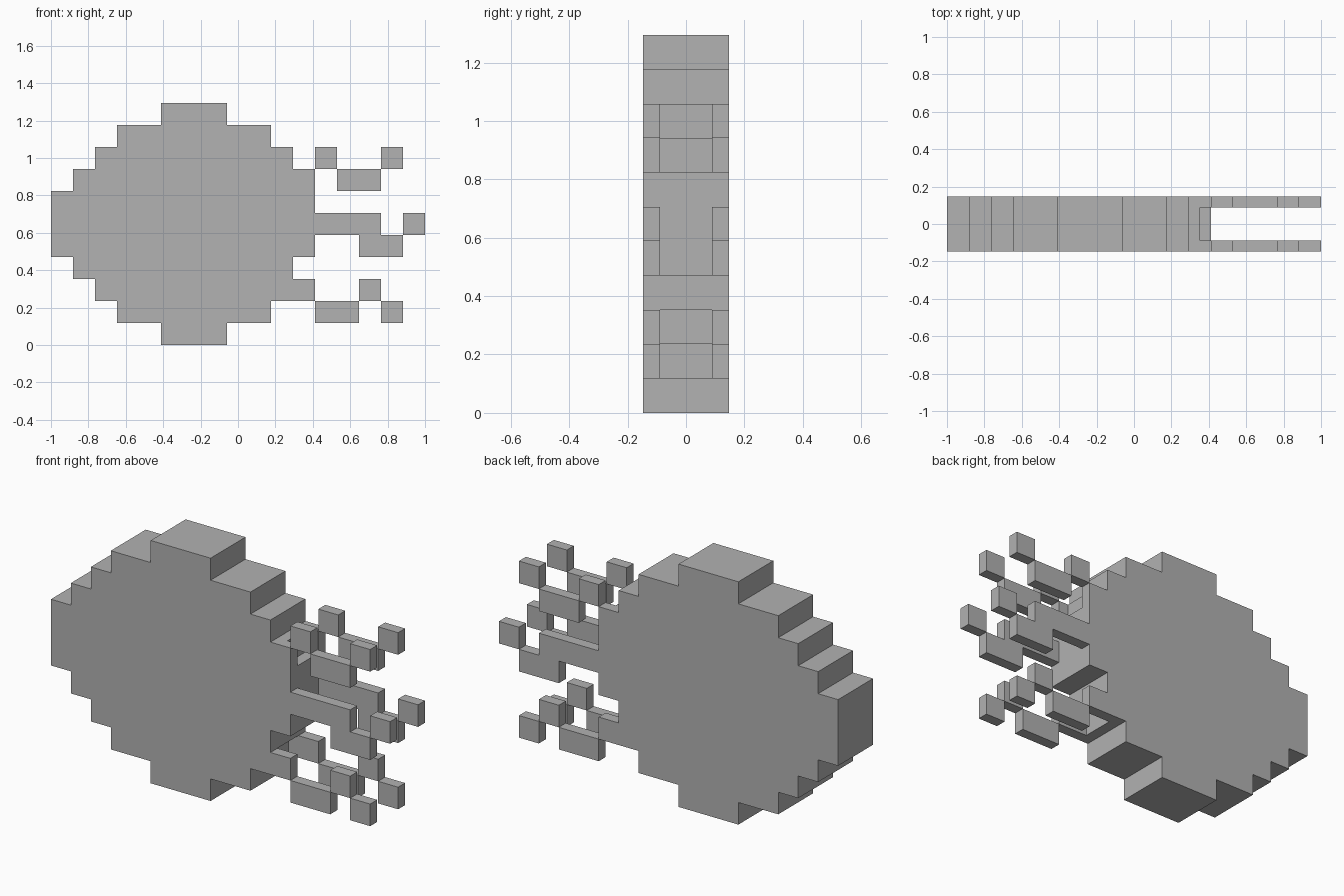
import bpy, bmesh
from mathutils import Vector

if "Cube" in bpy.data.objects:
    bpy.data.objects.remove(bpy.data.objects["Cube"])

U = 2 / 17                      # one cell of the stepped design
Y_OUT, Y_IN = 1.25 * U, 0.75 * U   # outer face and inner face of the side plates

grey = bpy.data.materials.new("plain_grey")
grey.diffuse_color = (0.445, 0.445, 0.445, 1)
grey.use_nodes = True
grey.node_tree.nodes["Principled BSDF"].inputs["Base Color"].default_value = grey.diffuse_color

# Stepped disc: (start, end) cells of each row, bottom to top
DISC = [(5, 8), (3, 10), (2, 10.5), (1, 11), (0, 12), (0, 12),
        (0, 12), (1, 11.5), (2, 11), (3, 10), (5, 8)]
# Side-plate prongs attached to the disc: row -> (start, end)
PRONGS = {2: (10.5, 12), 5: (12, 15), 7: (11.5, 12)}
# Loose side-plate fragments: (row, start, end)
FRAGMENTS = [(1, 12, 14), (1, 15, 16), (2, 14, 15), (4, 14, 16), (5, 16, 17),
             (7, 13, 15), (8, 12, 13), (8, 15, 16)]


def finish(bm, name):
    bmesh.ops.remove_doubles(bm, verts=bm.verts, dist=1e-4)
    bmesh.ops.dissolve_limit(bm, angle_limit=0.01, verts=bm.verts, edges=bm.edges)
    mesh = bpy.data.meshes.new(name)
    bm.to_mesh(mesh)
    bm.free()
    mesh.materials.append(grey)
    obj = bpy.data.objects.new(name, mesh)
    bpy.context.collection.objects.link(obj)


# Disc with prongs: half-cell blocks in three layers, keeping only exposed faces
filled = set()
for row, (a, b) in enumerate(DISC):
    filled |= {(i, j, row) for i in range(int(2 * a), int(2 * b)) for j in range(3)}
for row, (a, b) in PRONGS.items():
    filled |= {(i, j, row) for i in range(int(2 * a), int(2 * b)) for j in (0, 2)}

ys = [-Y_OUT, -Y_IN, Y_IN, Y_OUT]
bm = bmesh.new()
for cell in sorted(filled):
    for axis in range(3):
        for side in (0, 1):
            near = list(cell)
            near[axis] += 2 * side - 1
            if tuple(near) in filled:
                continue
            p, q = (axis + 1) % 3, (axis + 2) % 3
            loop = [(0, 0), (1, 0), (1, 1), (0, 1)]
            corners = []
            for s, t in (loop if side else loop[::-1]):
                c = list(cell)
                c[axis] += side
                c[p] += s
                c[q] += t
                corners.append(bm.verts.new((c[0] * U / 2 - 1, ys[c[1]], c[2] * U)))
            bm.faces.new(corners)
finish(bm, "stepped_disc")

# Loose fragments, mirrored front and back
for side, label in ((-1, "front"), (1, "back")):
    for row, a, b in FRAGMENTS:
        bm = bmesh.new()
        bmesh.ops.create_cube(bm, size=1)
        size = Vector(((b - a) * U, Y_OUT - Y_IN, U))
        bmesh.ops.scale(bm, vec=size, verts=bm.verts)
        centre = Vector(((a + b) / 2 * U - 1, side * (Y_OUT + Y_IN) / 2, (row + 0.5) * U))
        bmesh.ops.translate(bm, vec=centre, verts=bm.verts)
        finish(bm, label + "_trail_fragment")
